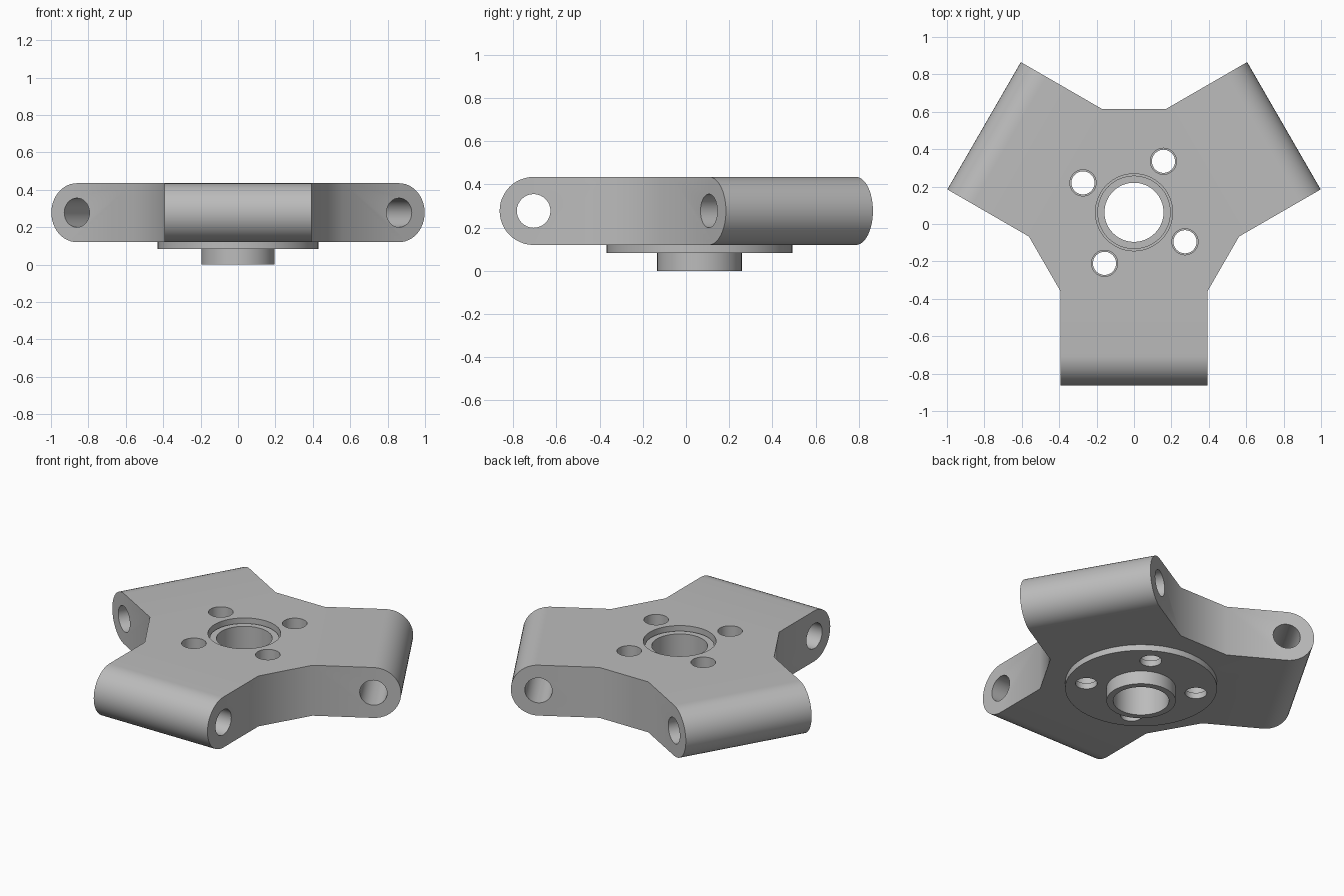
import bpy, bmesh
from math import radians, sin, cos, pi
from mathutils import Matrix, Vector

cube = bpy.data.objects.get("Cube")
if cube:
    bpy.data.objects.remove(cube, do_unlink=True)

CENTRE = Vector((0, 0.0625, 0))
HALF_W = 0.393            # half width of an arm
ROOT, PIN = 0.422, 0.768  # distance of arm root and pin bore from the centre
Z0, Z1 = 0.12, 0.435      # plate bottom and top
ZC, R = (Z0 + Z1) / 2, (Z1 - Z0) / 2
ARMS = [radians(a) for a in (-90, 30, 150)]
BOLTS = [radians(a) for a in (60, 150, 240, 330)]

grey = bpy.data.materials.new("plain grey")
grey.use_nodes = True
colour = (0.5, 0.5, 0.5, 1)
grey.diffuse_color = colour
grey.node_tree.nodes["Principled BSDF"].inputs["Base Color"].default_value = colour


def make_object(name, bm):
    bmesh.ops.recalc_face_normals(bm, faces=bm.faces[:])
    mesh = bpy.data.meshes.new(name)
    bm.to_mesh(mesh)
    bm.free()
    mesh.materials.append(grey)
    obj = bpy.data.objects.new(name, mesh)
    bpy.context.collection.objects.link(obj)
    return obj


def cylinder(name, radius, z0, z1, at=CENTRE, segments=64):
    bm = bmesh.new()
    bmesh.ops.create_cone(bm, cap_ends=True, segments=segments, radius1=radius, radius2=radius,
                          depth=z1 - z0, matrix=Matrix.Translation(at + Vector((0, 0, (z0 + z1) / 2))))
    return make_object(name, bm)


def activate(obj):
    bpy.ops.object.select_all(action='DESELECT')
    obj.select_set(True)
    bpy.context.view_layer.objects.active = obj


def cut(obj, cutters):
    activate(obj)
    for cutter in cutters:
        cutter.hide_render = True
        mod = obj.modifiers.new("cut", 'BOOLEAN')
        mod.operation, mod.solver, mod.object = 'DIFFERENCE', 'EXACT', cutter
        bpy.ops.object.modifier_apply(modifier=mod.name)
        bpy.data.objects.remove(cutter, do_unlink=True)


def smooth(obj):
    activate(obj)
    bpy.ops.object.shade_smooth_by_angle(angle=radians(32))


def bolt_cutters(radius):
    return [cylinder("bolt_cutter", radius, 0, 1, CENTRE + 0.315 * Vector((cos(a), sin(a), 0)), 32)
            for a in BOLTS]


def pin_cutter(angle):
    bm = bmesh.new()
    place = (Matrix.Translation(CENTRE) @ Matrix.Rotation(angle, 4, 'Z')
             @ Matrix.Translation((PIN, 0, ZC)) @ Matrix.Rotation(pi / 2, 4, 'X'))
    bmesh.ops.create_cone(bm, cap_ends=True, segments=32, radius1=0.078, radius2=0.078,
                          depth=1, matrix=place)
    return make_object("pin_cutter", bm)


# Three-armed plate: each arm side is one rounded outline, bridged across the arm
def build_plate():
    bm = bmesh.new()
    steps = 24
    profile = [(ROOT, Z1)]
    profile += [(PIN + R * sin(pi * i / steps), ZC + R * cos(pi * i / steps)) for i in range(steps + 1)]
    profile += [(ROOT, Z0)]
    sides = []
    for angle in ARMS:
        turn = Matrix.Rotation(angle, 3, 'Z')
        pair = [[bm.verts.new(CENTRE + turn @ Vector((r, s * HALF_W, z))) for r, z in profile]
                for s in (-1, 1)]
        for side in pair:
            bm.faces.new(side)
        for i in range(1, steps + 1):
            bm.faces.new((pair[0][i], pair[0][i + 1], pair[1][i + 1], pair[1][i]))
        sides.append(pair)
    # Web faces between neighbouring arms
    for i in range(3):
        a, b = sides[i][1], sides[(i + 1) % 3][0]
        bm.faces.new((a[0], a[-1], b[-1], b[0]))
    # Flat top and bottom
    for root, tip in ((0, 1), (-1, -2)):
        bm.faces.new([v for low, high in sides for v in (low[root], low[tip], high[tip], high[root])])
    return make_object("three_arm_plate", bm)


plate = build_plate()
cut(plate, [pin_cutter(a) for a in ARMS] + [cylinder("hub_cutter", 0.206, 0, 1)] + bolt_cutters(0.07))
smooth(plate)

# Round flange under the plate
flange = cylinder("flange", 0.43, 0.083, Z0)
cut(flange, [cylinder("flange_cutter", 0.18, 0, 1)] + bolt_cutters(0.062))
smooth(flange)

# Hub tube through flange and plate, ending just below the top
hub = cylinder("hub_tube", 0.196, 0, 0.405)
cut(hub, [cylinder("hub_bore_cutter", 0.158, -1, 1)])
smooth(hub)
